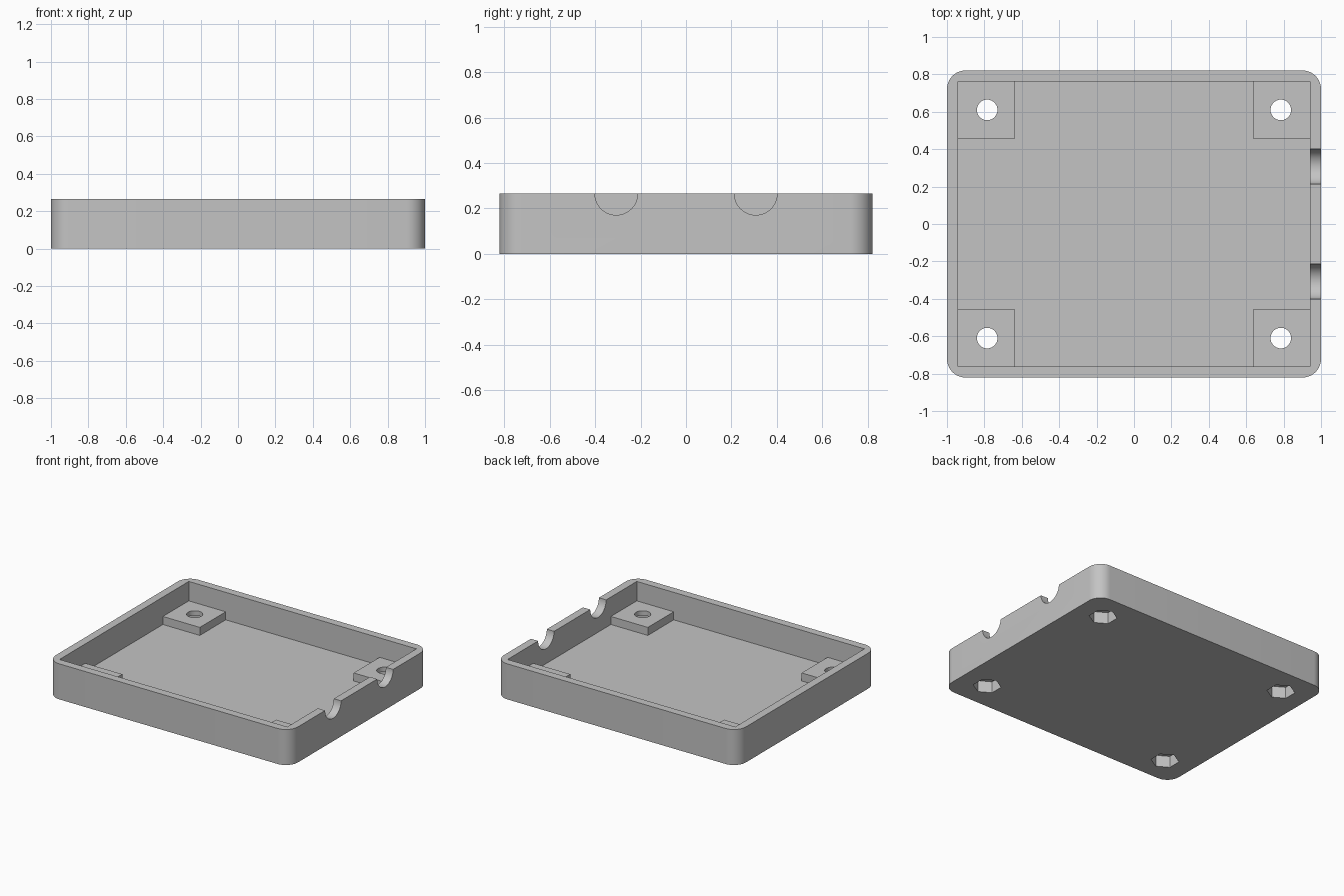
import bpy
import bmesh
import math
from mathutils import Matrix, Vector

cube = bpy.data.objects.get("Cube")
if cube:
    bpy.data.objects.remove(cube, do_unlink=True)

# Main dimensions
HALF_X, HALF_Y, HEIGHT = 1.0, 0.821, 0.265
IN_X, IN_Y, FLOOR = 0.94, 0.762, 0.06
BOSS, BOSS_TOP = 0.305, 0.12
HOLE_X, HOLE_Y = 0.785, 0.61

grey = bpy.data.materials.new("plain grey")
grey.use_nodes = True
colour = (0.55, 0.55, 0.55, 1)
grey.diffuse_color = colour
grey.node_tree.nodes["Principled BSDF"].inputs["Base Color"].default_value = colour


def finish(name, bm):
    mesh = bpy.data.meshes.new(name)
    bm.to_mesh(mesh)
    bm.free()
    mesh.materials.append(grey)
    obj = bpy.data.objects.new(name, mesh)
    bpy.context.collection.objects.link(obj)
    return obj


def box(name, low, high, corner=0):
    low, high = Vector(low), Vector(high)
    bm = bmesh.new()
    place = Matrix.Translation((low + high) / 2) @ Matrix.Diagonal((high - low).to_4d())
    bmesh.ops.create_cube(bm, size=1, matrix=place)
    if corner:
        upright = [e for e in bm.edges
                   if abs(e.verts[0].co.z - e.verts[1].co.z) > 0.01]
        bmesh.ops.bevel(bm, geom=upright, offset=corner, segments=12,
                        profile=0.5, affect='EDGES')
    return finish(name, bm)


def rod(name, centre, radius, length, sides, axis='Z', turn=0):
    bm = bmesh.new()
    spin = Matrix.Rotation(math.pi / 2, 4, 'Y') if axis == 'X' else Matrix.Rotation(turn, 4, 'Z')
    bmesh.ops.create_cone(bm, cap_ends=True, segments=sides, radius1=radius,
                          radius2=radius, depth=length,
                          matrix=Matrix.Translation(centre) @ spin)
    return finish(name, bm)


def combine(target, tool, operation):
    mod = target.modifiers.new(operation, 'BOOLEAN')
    mod.operation, mod.solver, mod.object = operation, 'EXACT', tool
    bpy.context.view_layer.objects.active = target
    bpy.ops.object.modifier_apply(modifier=mod.name)
    bpy.data.objects.remove(tool, do_unlink=True)


# Rounded shell with a square-cornered cavity
tray = box("tray", (-HALF_X, -HALF_Y, 0), (HALF_X, HALF_Y, HEIGHT), corner=0.1)
combine(tray, box("cavity", (-IN_X, -IN_Y, FLOOR), (IN_X, IN_Y, 1)), 'DIFFERENCE')

# Corner mounting pads, each with a screw hole and a hexagonal nut pocket
for sx in (-1, 1):
    for sy in (-1, 1):
        xs = sorted((sx * (IN_X - BOSS), sx * (IN_X + 0.02)))
        ys = sorted((sy * (IN_Y - BOSS), sy * (IN_Y + 0.02)))
        pad = box("pad", (xs[0], ys[0], FLOOR / 2), (xs[1], ys[1], BOSS_TOP))
        combine(tray, pad, 'UNION')
        at = (sx * HOLE_X, sy * HOLE_Y, 0)
        combine(tray, rod("screw_hole", at, 0.055, 0.4, 40), 'DIFFERENCE')
        combine(tray, rod("nut_pocket", at, 0.096, 0.17, 6, turn=math.pi / 6 * 0), 'DIFFERENCE')

# Half-round cable notches in the left wall
for sy in (-1, 1):
    notch = rod("notch", (HALF_X, sy * 0.307, HEIGHT), 0.094, 0.3, 48, axis='X')
    combine(tray, notch, 'DIFFERENCE')

bpy.ops.object.select_all(action='DESELECT')
tray.select_set(True)
bpy.context.view_layer.objects.active = tray
bpy.ops.object.shade_smooth_by_angle(angle=math.radians(30))
